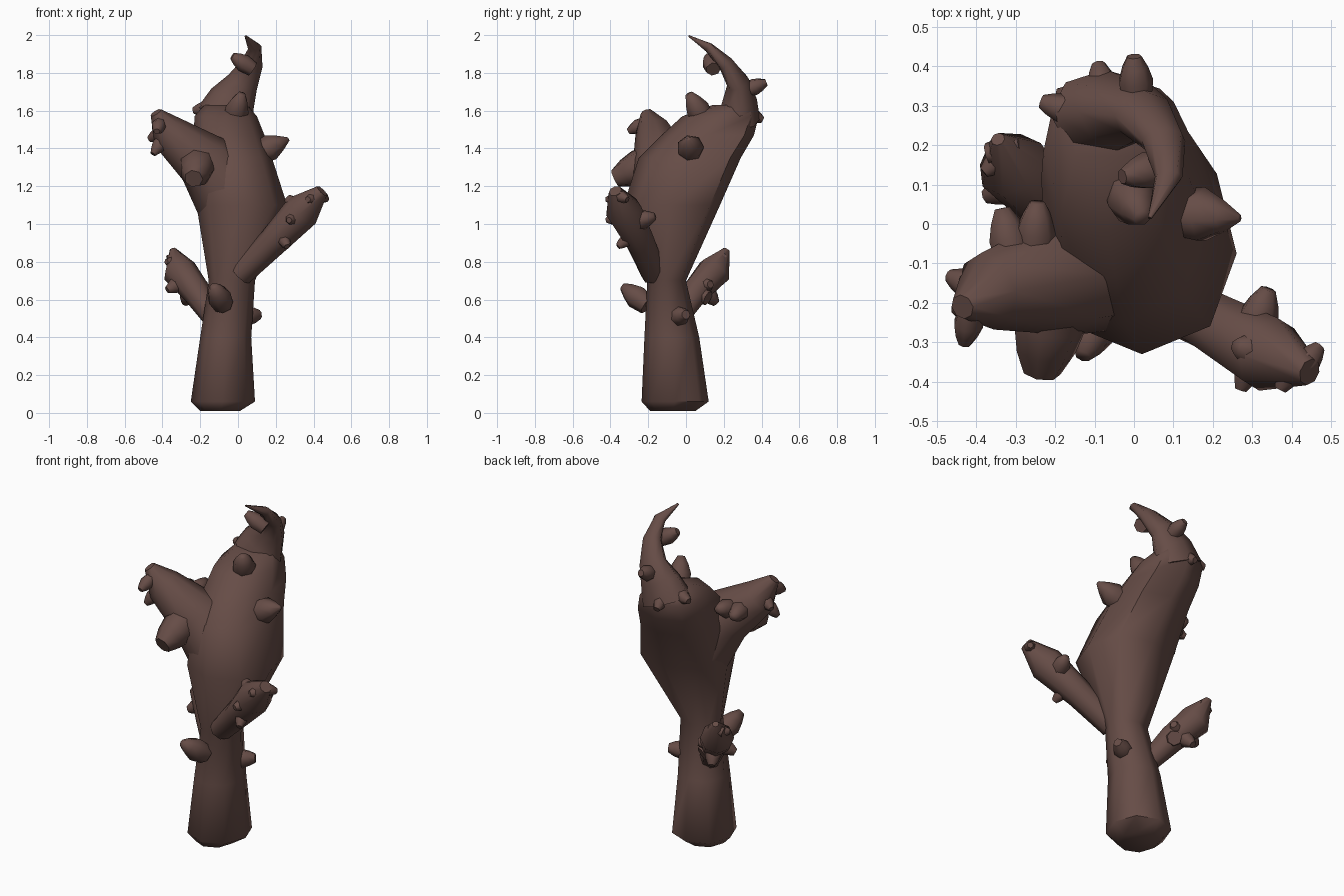
import bpy, bmesh, math
from mathutils import Vector

if "Cube" in bpy.data.objects:
    bpy.data.objects.remove(bpy.data.objects["Cube"])

bark = bpy.data.materials.new("dark_brown_bark")
bark.diffuse_color = (0.133, 0.073, 0.062, 1)
bark.use_nodes = True
bark.node_tree.nodes["Principled BSDF"].inputs["Base Color"].default_value = bark.diffuse_color


def skin(name, rings, angle=60):
    """Skin a list of equal-sized point rings and cap both ends."""
    bm = bmesh.new()
    loops = [[bm.verts.new(p) for p in ring] for ring in rings]
    n = len(loops[0])
    for a, b in zip(loops, loops[1:]):
        for i in range(n):
            j = (i + 1) % n
            bm.faces.new((a[i], a[j], b[j], b[i]))
    bm.faces.new(loops[0][::-1])
    bm.faces.new(loops[-1])
    bmesh.ops.recalc_face_normals(bm, faces=bm.faces)
    mesh = bpy.data.meshes.new(name)
    bm.to_mesh(mesh)
    bm.free()
    mesh.materials.append(bark)
    obj = bpy.data.objects.new(name, mesh)
    bpy.context.collection.objects.link(obj)
    bpy.ops.object.select_all(action='DESELECT')
    obj.select_set(True)
    bpy.context.view_layer.objects.active = obj
    bpy.ops.object.shade_smooth_by_angle(angle=math.radians(angle))


def tube(name, path, sides=8, squash=1.0, angle=60):
    """Tapered limb through (x, y, z, radius) points; returns its axis."""
    pts = [Vector(p[:3]) for p in path]
    flat = abs((pts[-1] - pts[0]).normalized().y) > 0.8
    ref = Vector((1, 0, 0)) if flat else Vector((0, 1, 0))
    rings = []
    for i, p in enumerate(pts):
        d = (pts[min(i + 1, len(pts) - 1)] - pts[max(i - 1, 0)]).normalized()
        u = (ref - d * ref.dot(d)).normalized()
        v = d.cross(u)
        rings.append([p + path[i][3] * (u * squash * math.cos(t) + v * math.sin(t))
                      for t in (math.tau * k / sides for k in range(sides))])
    skin(name, rings, angle)
    return pts


def warts(name, axis, r, blunt, lift, *tips):
    """Buds reaching each tip from the limb's axis; lift tilts them upward."""
    line = [a.lerp(b, k / 10) for a, b in zip(axis, axis[1:]) for k in range(11)]
    for i, tip in enumerate(map(Vector, tips), 1):
        core = min(line, key=lambda p: (p - tip).length)
        way = ((core - tip).normalized() - Vector((0, 0, lift))).normalized()
        base = tip + way * r * 2.4
        profile = ((-0.2, 0.9), (0.35, 1.08), (0.7, 0.55 + blunt * 0.6), (1, blunt))
        tube(f"{name}_{i}", [(*base.lerp(tip, t), r * s) for t, s in profile], 7, 1, 65)


def trunk(name, *spans):
    """Eight-sided body from (height, x min, x max, y min, y max) spans."""
    rings, axis = [], []
    for z, x0, x1, y0, y1 in spans:
        c = Vector(((x0 + x1) / 2, (y0 + y1) / 2, z))
        axis.append(c)
        ring = []
        for k in range(8):
            t = k * math.pi / 4
            # the upper back corners are boxier than the rest
            full = 1.12 if k in (1, 3) and z > 1 else 1.02 if k % 2 else 1
            ring.append(c + Vector(((x1 - x0) / 2 * math.cos(t) * full,
                                    (y1 - y0) / 2 * math.sin(t) * full, 0)))
        rings.append(ring)
    skin(name, rings)
    return axis


# Trunk, swelling above a narrow waist and leaning back
body = trunk("trunk",
             (0.01, -0.2, 0.01, -0.19, 0.05), (0.06, -0.25, 0.09, -0.235, 0.12),
             (0.4, -0.2, 0.07, -0.22, 0.07), (0.7, -0.155, 0.09, -0.205, 0),
             (1.1, -0.22, 0.26, -0.33, 0.18), (1.35, -0.23, 0.18, -0.25, 0.29),
             (1.47, -0.235, 0.14, -0.13, 0.36), (1.57, -0.23, 0.1, -0.02, 0.385),
             (1.63, -0.18, 0.05, 0.14, 0.37))
warts("trunk_wart", body, 0.06, 0.35, 0.7, (-0.13, -0.335, 0.67), (0.02, 0.015, 1.69))
warts("trunk_side_wart", body, 0.066, 0.15, 0.2, (0.268, 0.015, 1.45))
warts("trunk_low_wart", body, 0.05, 0.5, 0.1, (0.115, 0, 0.52))
warts("trunk_back_wart", body, 0.036, 0.5, 0, (-0.235, 0.31, 1.6), (-0.09, 0.405, 1.55))

# Curled horn
horn = tube("top_horn", [(-0.07, 0.28, 1.56, 0.155), (-0.03, 0.285, 1.66, 0.125),
                         (0.025, 0.275, 1.75, 0.085), (0.075, 0.21, 1.85, 0.058),
                         (0.088, 0.12, 1.935, 0.036), (0.04, 0.015, 1.995, 0.006)],
            squash=0.72)
warts("horn_wart", horn, 0.045, 0.45, 0.8, (-0.03, 0.12, 1.89))
warts("horn_back_wart", horn, 0.042, 0.45, 0.2, (0, 0.425, 1.75))

# Upper left limb
limb = tube("upper_left_limb", [(-0.05, -0.08, 1.15, 0.19), (-0.18, -0.13, 1.34, 0.155),
                                (-0.37, -0.17, 1.485, 0.1), (-0.435, -0.21, 1.59, 0.032)])
warts("upper_left_big_wart", limb, 0.09, 0.55, 0, (-0.235, -0.375, 1.24))
warts("upper_left_wart", limb, 0.05, 0.4, 0, (-0.245, 0.055, 1.46), (-0.335, 0.04, 1.43))
warts("upper_left_small_wart", limb, 0.036, 0.45, 0,
      (-0.43, -0.305, 1.49), (-0.45, -0.22, 1.37), (-0.47, -0.13, 1.45))

# Right limb
limb = tube("right_limb", [(0.01, -0.17, 0.735, 0.068), (0.18, -0.24, 0.9, 0.078),
                           (0.34, -0.33, 1.07, 0.098), (0.445, -0.375, 1.175, 0.035)])
warts("right_wart", limb, 0.05, 0.4, 0.1,
      (0.34, -0.165, 1.04), (0.26, -0.31, 1.14))
warts("right_small_wart", limb, 0.032, 0.5, 0, (0.18, -0.23, 1), (0.26, -0.36, 0.88),
      (0.47, -0.31, 1.13), (0.37, -0.42, 1.13), (0.27, -0.42, 1.02))

# Back left limb
limb = tube("back_left_limb", [(-0.13, -0.04, 0.5, 0.055), (-0.22, 0.05, 0.64, 0.075),
                               (-0.31, 0.15, 0.75, 0.092), (-0.345, 0.215, 0.865, 0.018)])
warts("back_left_wart", limb, 0.045, 0.45, 0, (-0.375, 0.07, 0.65), (-0.24, 0.01, 0.66),
      (-0.17, 0.13, 0.68), (-0.28, 0.16, 0.58))
warts("back_left_small_wart", limb, 0.03, 0.5, 0, (-0.38, 0.13, 0.8), (-0.29, 0.2, 0.83))
